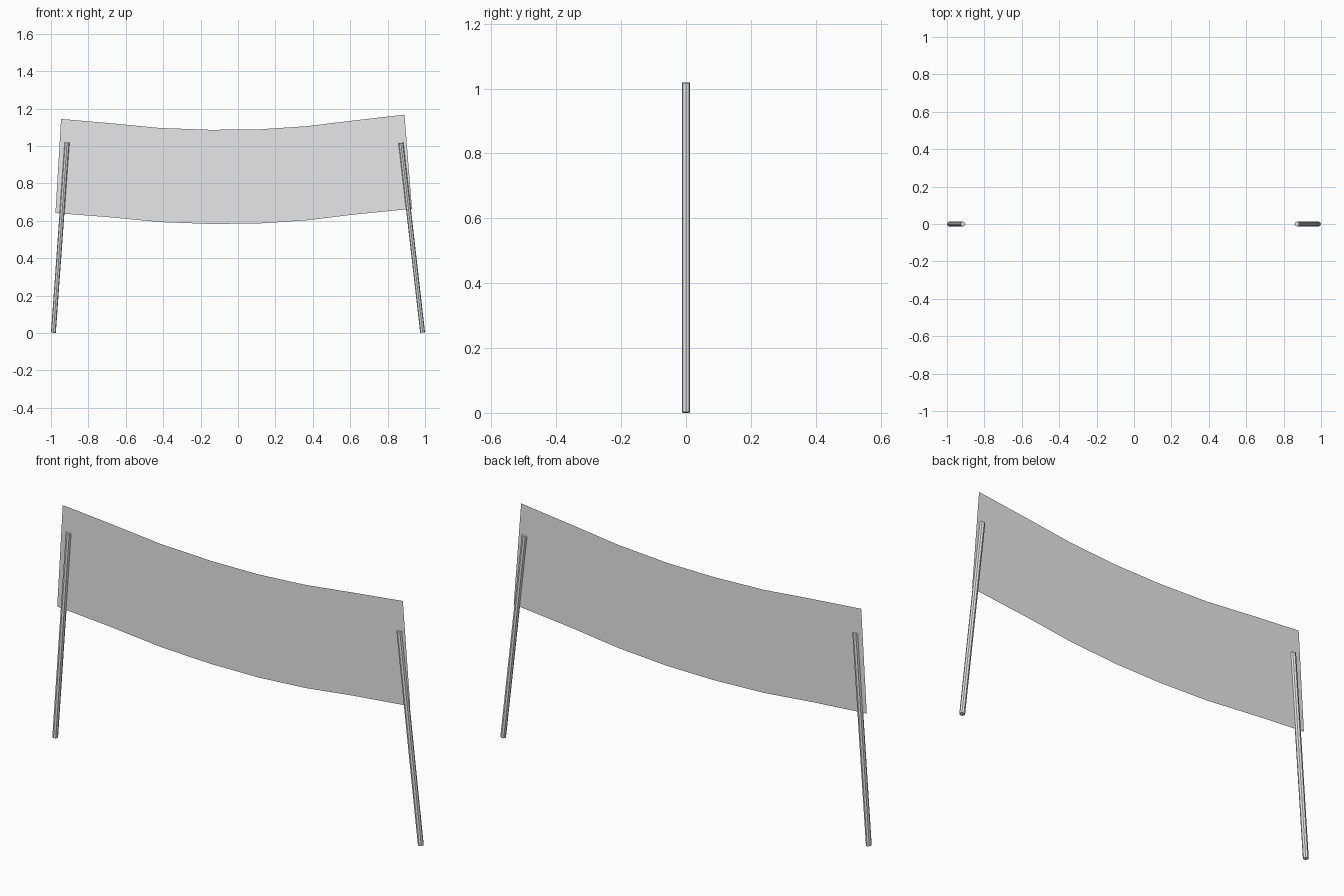
import bpy
import bmesh
from mathutils import Vector

# Remove the default object
cube = bpy.data.objects.get("Cube")
if cube:
    bpy.data.objects.remove(cube, do_unlink=True)

# Single light grey material
grey = bpy.data.materials.new("light_grey")
grey.use_nodes = True
grey.diffuse_color = (0.8, 0.8, 0.8, 1)
grey.node_tree.nodes["Principled BSDF"].inputs["Base Color"].default_value = (0.8, 0.8, 0.8, 1)


def pole(name, foot, top, radius=0.013):
    """Eight-sided rod running from foot to top."""
    foot, top = Vector(foot), Vector(top)
    axis = top - foot
    bpy.ops.mesh.primitive_cylinder_add(vertices=8, radius=radius, depth=axis.length,
                                        location=(foot + top) / 2)
    rod = bpy.context.object
    rod.name = name
    rod.rotation_euler = axis.to_track_quat('Z', 'Y').to_euler()
    rod.data.materials.append(grey)


# Two poles leaning inwards
pole("right_pole", (-0.987, 0, 0.001), (-0.914, 0, 1.018))
pole("left_pole", (0.987, 0, 0.002), (0.871, 0, 1.016))

# Sagging cloth banner: a single flat sheet, slanted at both ends
top_edge = [(-0.946, 1.144), (-0.69, 1.122), (-0.42, 1.096), (-0.15, 1.086),
            (0.105, 1.088), (0.365, 1.105), (0.62, 1.136), (0.89, 1.167)]
height = 0.503
end_shift = {0: -0.03, len(top_edge) - 1: 0.04}

bm = bmesh.new()
columns = []
for i, (x, z) in enumerate(top_edge):
    upper = bm.verts.new((x, 0, z))
    lower = bm.verts.new((x + end_shift.get(i, 0), 0, z - height))
    columns.append((upper, lower))
for (u0, l0), (u1, l1) in zip(columns, columns[1:]):
    bm.faces.new((l0, l1, u1, u0))
mesh = bpy.data.meshes.new("banner")
bm.to_mesh(mesh)
bm.free()
mesh.materials.append(grey)
banner = bpy.data.objects.new("banner", mesh)
bpy.context.collection.objects.link(banner)
